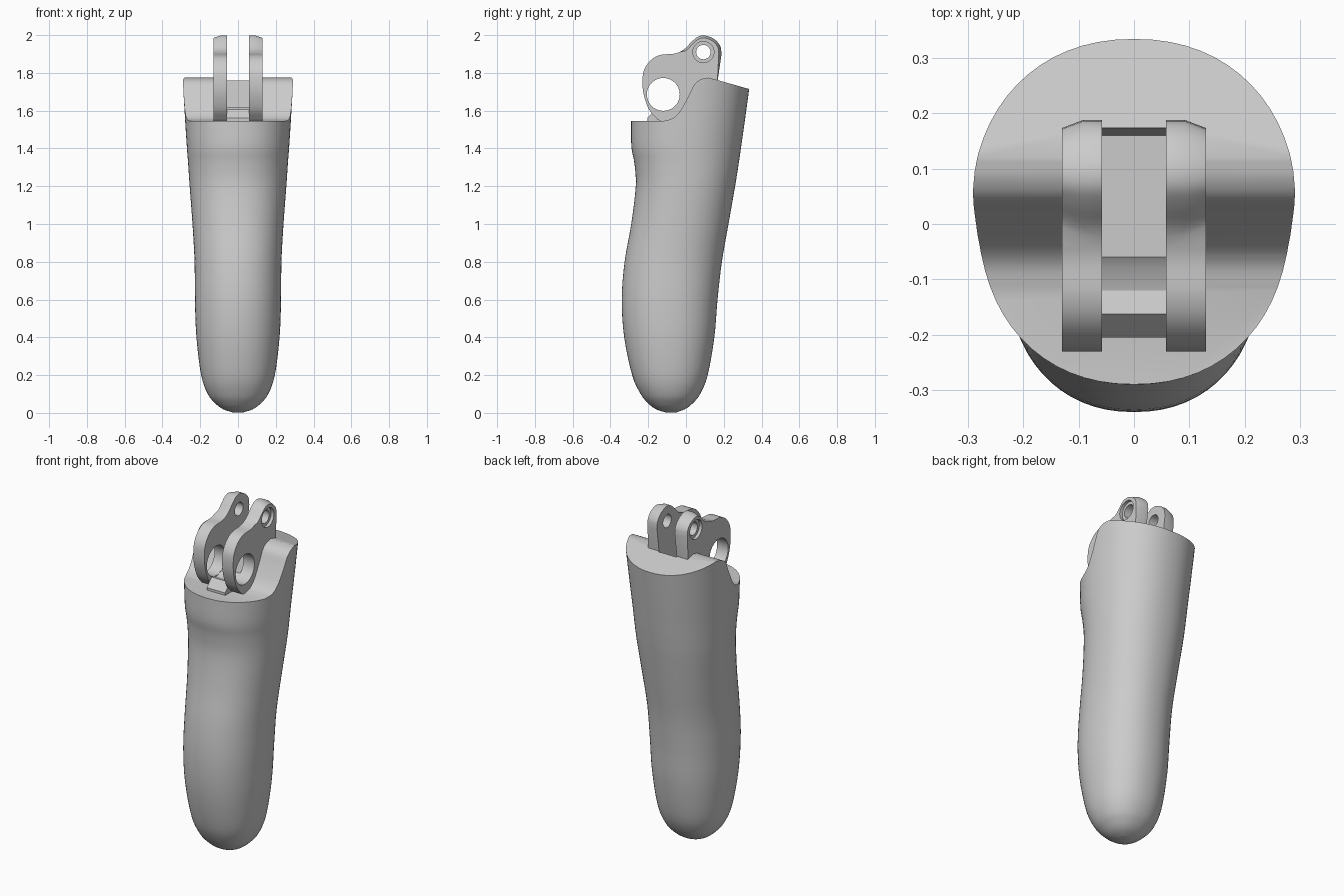
import bpy
import bmesh
import math
from mathutils import Vector

if "Cube" in bpy.data.objects:
    bpy.data.objects.remove(bpy.data.objects["Cube"])

grey = bpy.data.materials.new("plain grey")
grey.use_nodes = True
colour = (0.6, 0.6, 0.6, 1)
grey.diffuse_color = colour
grey.node_tree.nodes["Principled BSDF"].inputs["Base Color"].default_value = colour


def smooth_path(points, steps):
    """Pass a soft curve through the points."""
    pts = [Vector(p) for p in points]
    pts = [2 * pts[0] - pts[1]] + pts + [2 * pts[-1] - pts[-2]]
    out = []
    for a, b, c, d in zip(pts, pts[1:], pts[2:], pts[3:]):
        for i in range(steps):
            t = i / steps
            out.append(0.5 * (2 * b + (c - a) * t + (2 * a - 5 * b + 4 * c - d) * t * t
                              + (3 * b - a - 3 * c + d) * t ** 3))
    return out + [pts[-2]]


def loft(name, rings):
    """Skin closed rings of equal length and cap both ends."""
    bm = bmesh.new()
    loops = [[bm.verts.new(p) for p in ring] for ring in rings]
    n = len(loops[0])
    for low, high in zip(loops, loops[1:]):
        for i in range(n):
            j = (i + 1) % n
            bm.faces.new((low[i], low[j], high[j], high[i]))
    bm.faces.new(loops[0][::-1])
    bm.faces.new(loops[-1])
    bmesh.ops.recalc_face_normals(bm, faces=bm.faces)
    mesh = bpy.data.meshes.new(name)
    bm.to_mesh(mesh)
    bm.free()
    mesh.materials.append(grey)
    obj = bpy.data.objects.new(name, mesh)
    bpy.context.collection.objects.link(obj)
    return obj


def prism(name, profile, x0, x1):
    """Extrude a side profile (y, z) across x."""
    return loft(name, [[(x, p[0], p[1]) for p in profile] for x in (x0, x1)])


def circle(y, z, r, n=40):
    turn = [2 * math.pi * i / n for i in range(n)]
    return [(y + r * math.cos(a), z + r * math.sin(a)) for a in turn]


def select(obj):
    bpy.ops.object.select_all(action="DESELECT")
    obj.select_set(True)
    bpy.context.view_layer.objects.active = obj


def cut(obj, cutter):
    mod = obj.modifiers.new("cut", "BOOLEAN")
    mod.operation = "DIFFERENCE"
    mod.solver = "EXACT"
    mod.object = cutter
    select(obj)
    bpy.ops.object.modifier_apply(modifier=mod.name)
    bpy.data.objects.remove(cutter)


def finish(obj, angle=30):
    select(obj)
    bpy.ops.object.shade_smooth_by_angle(angle=math.radians(angle))


# Finger body: height, front y, back y, half width
sections = [
    (0.003, -0.11, -0.05, 0.03), (0.02, -0.16, -0.005, 0.08), (0.05, -0.2, 0.035, 0.12),
    (0.1, -0.24, 0.075, 0.16), (0.2, -0.285, 0.115, 0.195), (0.4, -0.327, 0.15, 0.22),
    (0.6, -0.34, 0.167, 0.228), (0.8, -0.325, 0.19, 0.23), (1.0, -0.29, 0.225, 0.241),
    (1.2, -0.266, 0.26, 0.256), (1.32, -0.273, 0.279, 0.264), (1.41, -0.289, 0.292, 0.271),
    (1.55, -0.29, 0.312, 0.28), (1.77, -0.29, 0.342, 0.293), (1.9, -0.29, 0.36, 0.299)]


def section_ring(z, front, back, half, n=64):
    ring = []
    for i in range(n):
        a = 2 * math.pi * i / n
        c, s = math.cos(a), math.sin(a)
        px = math.copysign(abs(c) ** 0.92, c) * half
        py = math.copysign(abs(s) ** 0.92, s) * (back - front) / 2
        ring.append((px, (front + back) / 2 + py, z))
    return ring


body = loft("finger_body", [section_ring(*s) for s in smooth_path(sections, 4)])

# Stepped top with a curved seat behind the knuckle
seat = smooth_path([(-0.12, 1.545), (-0.07, 1.56), (-0.03, 1.6), (0.015, 1.68),
                    (0.045, 1.74), (0.08, 1.766), (0.12, 1.775)], 5)
top_profile = [(-0.6, 1.548)] + [tuple(p) for p in seat] + [(0.6, 1.64), (0.6, 2.4), (-0.6, 2.4)]
cut(body, prism("top_cutter", top_profile, -0.6, 0.6))

# Slot between the hinge plates
slot = [(-0.08, 1.62), (0.16, 1.62), (0.177, 1.79), (0.177, 2), (-0.08, 2)]
cut(body, prism("slot_cutter", slot, -0.06, 0.06))
finish(body)

# Hinge plates with a knuckle hole, a pin hole and a tapered outer head
PIN = Vector((0.092, 1.91))
KNUCKLE = (-0.12, 1.686)
outline = smooth_path([
    (-0.15, 1.552), (-0.195, 1.605), (-0.225, 1.69), (-0.23, 1.77), (-0.218, 1.825),
    (-0.18, 1.873), (-0.13, 1.896), (-0.06, 1.902), (-0.01, 1.925), (0.032, 1.967),
    (0.068, 1.994), (0.11, 1.996), (0.155, 1.975), (0.182, 1.94), (0.188, 1.9)], 4)
outline += [Vector((0.165, 1.74)), Vector((0.15, 1.58)), Vector((0.0, 1.51)), Vector((-0.12, 1.54))]


def tapered(p):
    if (p - PIN).length < 0.115 and p.y > 1.88:
        return PIN + (p - PIN) * 0.85
    return p


for name, side in (("left_hinge_plate", 1), ("right_hinge_plate", -1)):
    layers = [(0.058, outline), (0.092, outline), (0.13, [tapered(p) for p in outline])]
    plate = loft(name, [[(side * x, p.x, p.y) for p in ring] for x, ring in layers])
    cut(plate, prism("knuckle_cutter", circle(*KNUCKLE, 0.087), -0.3, 0.3))
    cut(plate, prism("pin_cutter", circle(*PIN, 0.038), -0.3, 0.3))
    cut(plate, prism("recess_cutter", circle(*PIN, 0.056), side * 0.112, side * 0.3))
    finish(plate, 25)

# Low web joining the plates under the knuckle
web = prism("hinge_web", [(-0.205, 1.56), (-0.163, 1.607), (-0.12, 1.594), (-0.08, 1.605),
                          (-0.06, 1.62), (0.06, 1.62), (0.06, 1.5), (-0.205, 1.5)], -0.06, 0.06)
finish(web)
